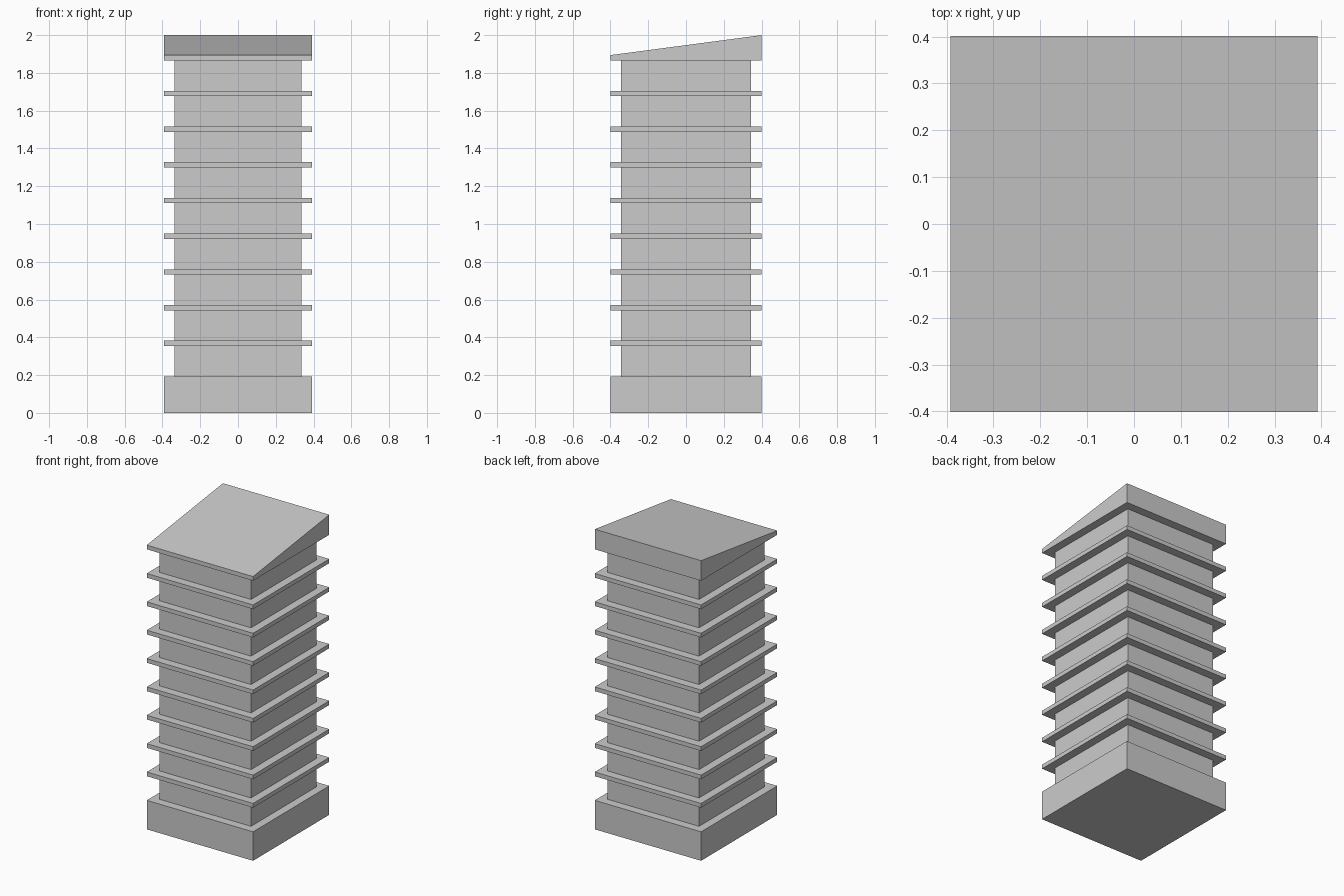
import bpy, bmesh

if "Cube" in bpy.data.objects:
    bpy.data.objects.remove(bpy.data.objects["Cube"])

HX, HY = 0.392, 0.401      # half size of slabs, base and roof
CX, CY = 0.337, 0.344      # half size of the recessed walls
BASE_TOP = 0.193
STEP, THICK = 0.189, 0.028 # storey height, slab thickness
FLOORS = 8
ROOF_Z = BASE_TOP + STEP * (FLOORS + 1) - THICK


def block(name, hx, hy, z0, z1, back_z=None):
    """Box from z0 to z1; back_z raises the rear top edge to make a slope."""
    bm = bmesh.new()
    bmesh.ops.create_cube(bm, size=2)
    for v in bm.verts:
        top = back_z if back_z is not None and v.co.y > 0 else z1
        v.co = (v.co.x * hx, v.co.y * hy, top if v.co.z > 0 else z0)
    mesh = bpy.data.meshes.new(name)
    bm.to_mesh(mesh)
    bm.free()
    obj = bpy.data.objects.new(name, mesh)
    bpy.context.collection.objects.link(obj)
    return obj


# Ground storey plinth
block("base", HX, HY, 0, BASE_TOP)

# Recessed tower walls
block("tower_walls", CX, CY, BASE_TOP, ROOF_Z)

# Projecting floor slabs
for i in range(1, FLOORS + 1):
    top = BASE_TOP + STEP * i
    block(f"floor_slab_{i}", HX, HY, top - THICK, top)

# Sloped roof, low at the front
block("sloped_roof", HX, HY, ROOF_Z, ROOF_Z + THICK, back_z=2.0)
